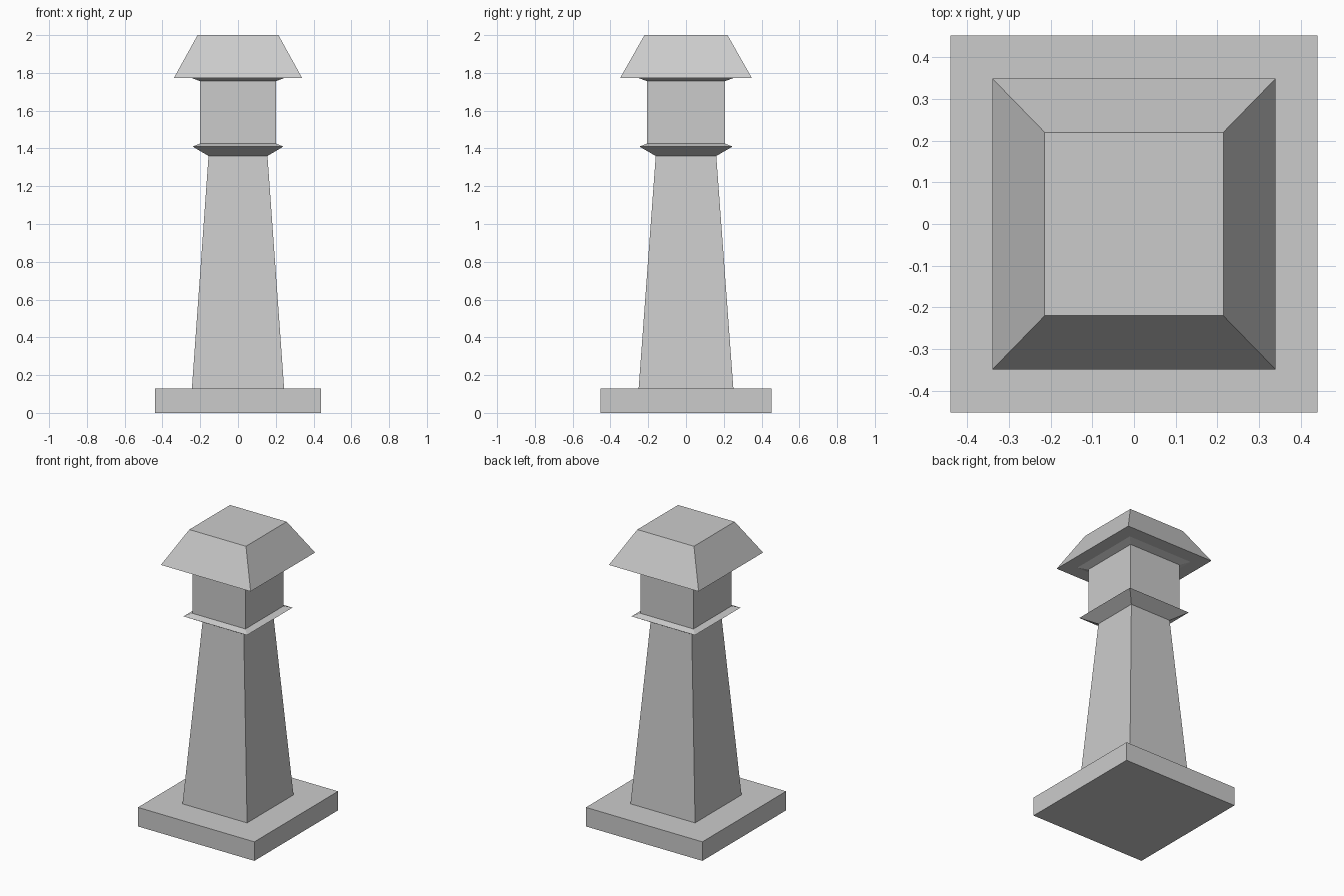
import bpy, bmesh

if "Cube" in bpy.data.objects:
    bpy.data.objects.remove(bpy.data.objects["Cube"])

DEPTH = 1.027  # the plan is slightly deeper than it is wide


def square_stack(name, profile):
    """Loft rectangular rings through (half_width, z) points and cap both ends."""
    bm = bmesh.new()
    rings = []
    for r, z in profile:
        rings.append([bm.verts.new((sx * r, sy * r * DEPTH, z))
                      for sx, sy in ((-1, -1), (1, -1), (1, 1), (-1, 1))])
    for low, high in zip(rings, rings[1:]):
        for i in range(4):
            j = (i + 1) % 4
            bm.faces.new((low[i], low[j], high[j], high[i]))
    bm.faces.new(rings[0][::-1])
    bm.faces.new(rings[-1])
    bmesh.ops.recalc_face_normals(bm, faces=bm.faces)
    mesh = bpy.data.meshes.new(name)
    bm.to_mesh(mesh)
    bm.free()
    obj = bpy.data.objects.new(name, mesh)
    bpy.context.collection.objects.link(obj)
    return obj


# Plinth slab
square_stack("base", [(0.44, 0), (0.44, 0.13)])
# Tapered pillar
square_stack("shaft", [(0.244, 0.13), (0.156, 1.36)])
# Sharp-edged moulding above the pillar
square_stack("collar", [(0.156, 1.36), (0.24, 1.41), (0.2, 1.426)])
# Upper block, flaring out under the roof
square_stack("head", [(0.2, 1.426), (0.2, 1.756), (0.248, 1.774)])
# Truncated pyramid roof
square_stack("roof", [(0.339, 1.774), (0.214, 2.0)])
